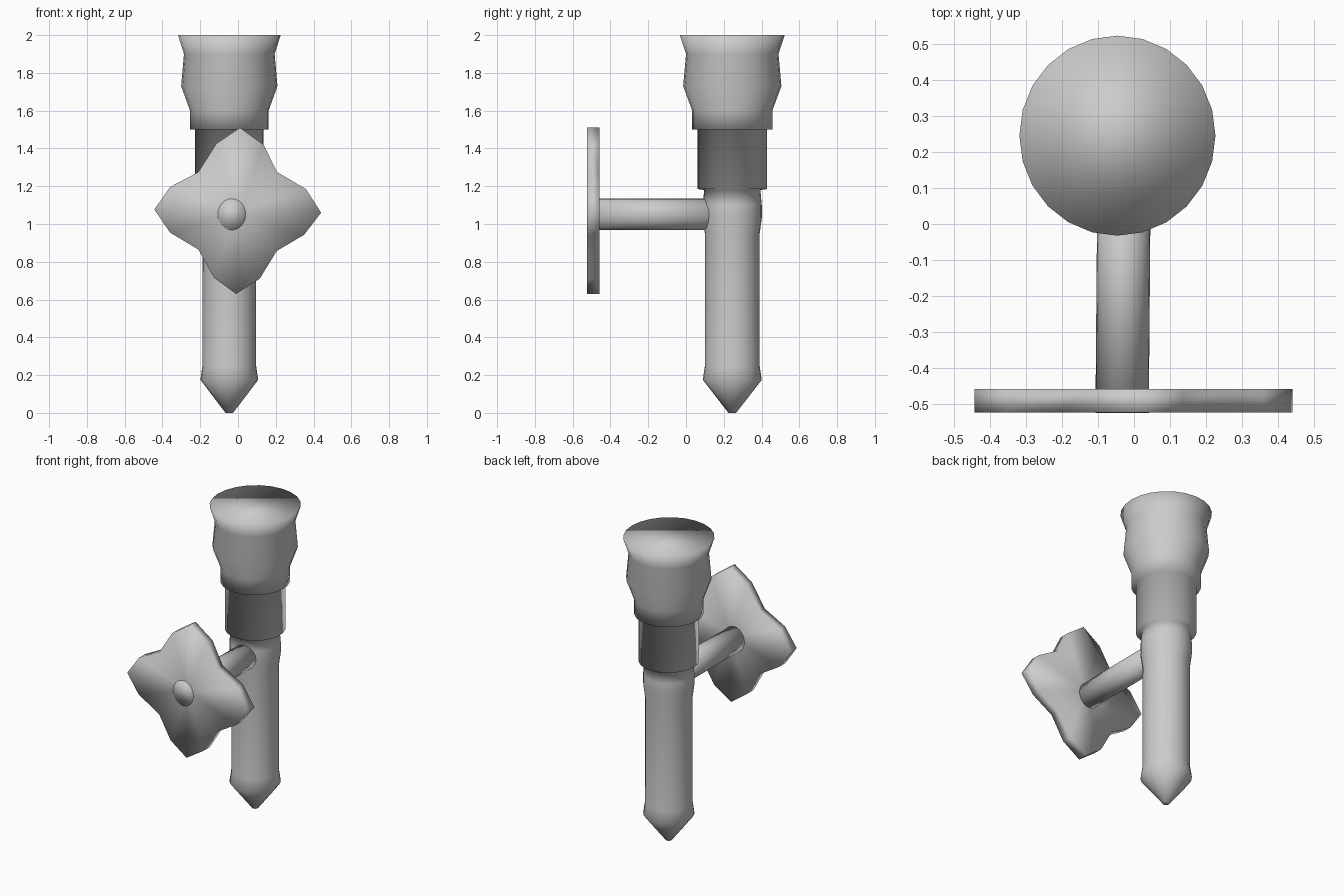
import bpy, bmesh
from math import sin, cos, tau
from mathutils import Vector

if "Cube" in bpy.data.objects:
    bpy.data.objects.remove(bpy.data.objects["Cube"])


def finish(name, bm):
    bmesh.ops.recalc_face_normals(bm, faces=bm.faces)
    me = bpy.data.meshes.new(name)
    bm.to_mesh(me)
    bm.free()
    for p in me.polygons:
        p.use_smooth = True
    ob = bpy.data.objects.new(name, me)
    bpy.context.collection.objects.link(ob)
    return ob


def ring(bm, center, u, v, n):
    """Ellipse of vertices around center with half axes u and v."""
    c, u, v = Vector(center), Vector(u), Vector(v)
    return [bm.verts.new(c + u * cos(tau * i / n) + v * sin(tau * i / n)) for i in range(n)]


def skin(bm, rings):
    """Bridge rings of vertices and cap both ends."""
    n = len(rings[0])
    for a, b in zip(rings, rings[1:]):
        for i in range(n):
            j = (i + 1) % n
            bm.faces.new((a[i], a[j], b[j], b[i]))
    bm.faces.new(rings[0])
    bm.faces.new(rings[-1])


# Turned body: pointed tip, shaft, collar and flared head (radius, height)
profile = [(0.02, 0), (0.153, 0.175), (0.142, 0.25), (0.141, 0.94),
           (0.153, 1.03), (0.153, 1.1), (0.146, 1.18), (0.181, 1.185),
           (0.181, 1.5), (0.208, 1.5), (0.208, 1.6), (0.255, 1.73),
           (0.24, 1.9), (0.272, 2.0)]
bm = bmesh.new()
skin(bm, [ring(bm, (-0.046, 0.245, z), (r, 0, 0), (0, r * 1.02, 0), 24) for r, z in profile])
finish("turned_body", bm)

# Side arm, slightly oval, running from the body through the handle plate
bm = bmesh.new()
skin(bm, [ring(bm, (x, y, 1.051), (0.074, 0, 0), (0, 0, 0.083), 24)
          for x, y in ((-0.033, -0.525), (-0.027, 0.2))])
finish("side_arm", bm)

# Four-pointed handle plate
outline = [(0.01, 1.51), (0.135, 1.42), (0.207, 1.275), (0.36, 1.185),
           (0.44, 1.06), (0.35, 0.943), (0.205, 0.857), (0.115, 0.71),
           (-0.01, 0.63), (-0.127, 0.715), (-0.21, 0.865), (-0.36, 0.955),
           (-0.443, 1.077), (-0.358, 1.197), (-0.21, 1.275), (-0.115, 1.425)]
bm = bmesh.new()
skin(bm, [[bm.verts.new((x, y, z)) for x, z in outline] for y in (-0.523, -0.458)])
caps = [f for f in bm.faces if len(f.verts) > 4]
bmesh.ops.poke(bm, faces=caps)
finish("handle_plate", bm)
